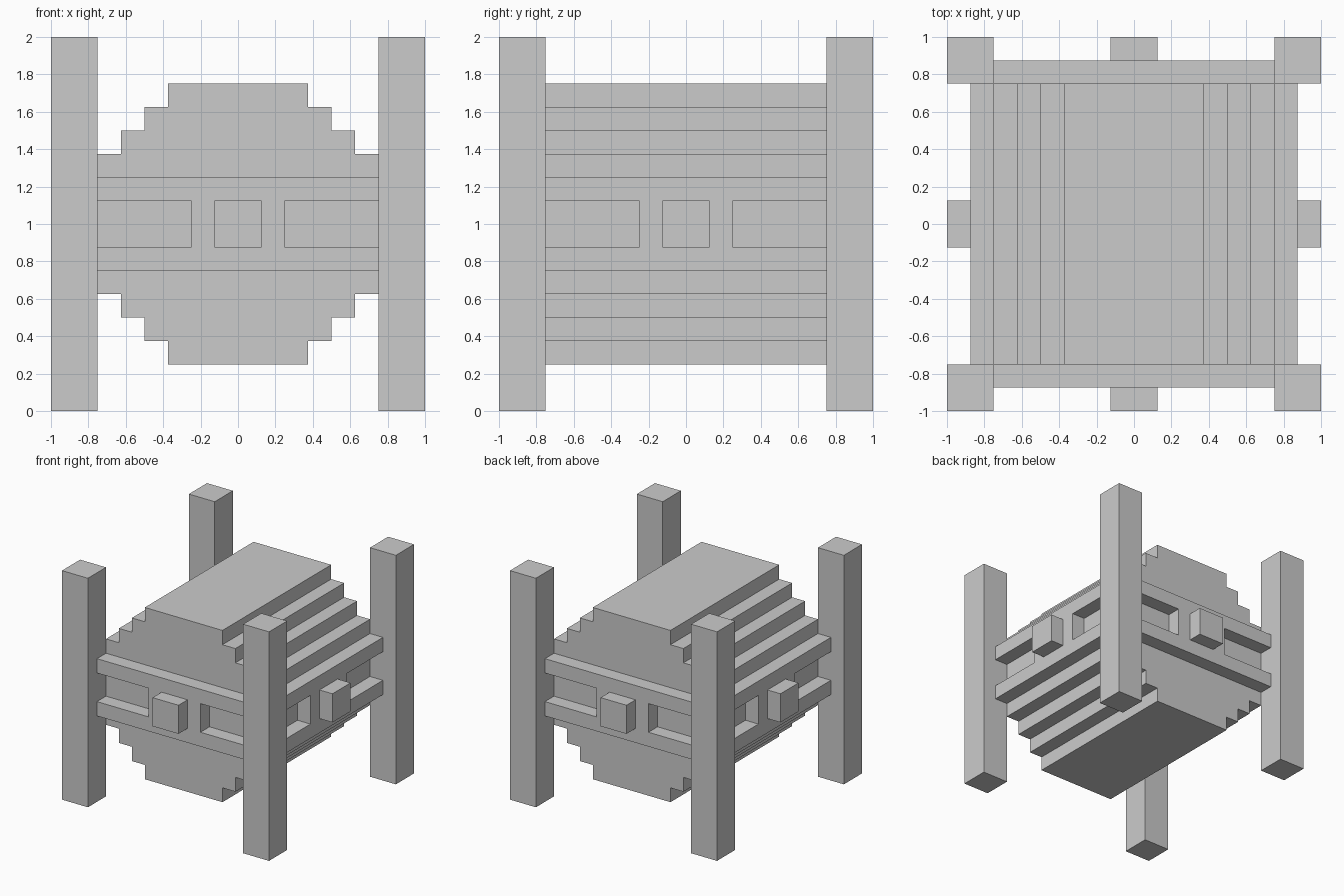
import bpy, bmesh
from math import pi
from mathutils import Matrix, Vector

if "Cube" in bpy.data.objects:
    bpy.data.objects.remove(bpy.data.objects["Cube"])


def prism(name, outline, y0, y1, turn=0.0):
    """Extrude an (x, z) outline from y0 to y1, then turn it about z."""
    bm = bmesh.new()
    face = bm.faces.new([bm.verts.new((x, y0, z)) for x, z in outline])
    ext = bmesh.ops.extrude_face_region(bm, geom=[face])["geom"]
    bmesh.ops.translate(bm, vec=Vector((0, y1 - y0, 0)),
                        verts=[v for v in ext if isinstance(v, bmesh.types.BMVert)])
    bmesh.ops.recalc_face_normals(bm, faces=bm.faces)
    bm.transform(Matrix.Rotation(turn, 4, 'Z'))
    mesh = bpy.data.meshes.new(name)
    bm.to_mesh(mesh)
    bm.free()
    obj = bpy.data.objects.new(name, mesh)
    bpy.context.collection.objects.link(obj)
    return obj


def rect(x0, x1, z0, z1):
    return [(x0, z0), (x1, z0), (x1, z1), (x0, z1)]


def mirrored(quarter, mid=1.0):
    """Complete an upper-right quarter outline (listed top to middle)."""
    right = quarter + [(x, 2 * mid - z) for x, z in reversed(quarter)]
    return right + [(-x, z) for x, z in reversed(right)]


# Stepped barrel body
steps = [(0.375, 1.75), (0.375, 1.625), (0.5, 1.625), (0.5, 1.5),
         (0.625, 1.5), (0.625, 1.375), (0.75, 1.375)]
prism("barrel_body", mirrored(steps), -0.75, 0.75)

# Two hoops joined by a centre plate, plus a knob, on each of the four sides
plate = [(0.75, 1.25), (0.75, 1.125), (0.25, 1.125)]
for i, side in enumerate(("front", "right", "back", "left")):
    turn = i * pi / 2
    prism(f"{side}_band", mirrored(plate), -0.875, -0.75, turn)
    prism(f"{side}_knob", rect(-0.125, 0.125, 0.875, 1.125), -1.0, -0.875, turn)
    # Corner post
    prism(f"corner_post_{i + 1}", rect(0.75, 1.0, 0.0, 2.0), -1.0, -0.75, turn)
